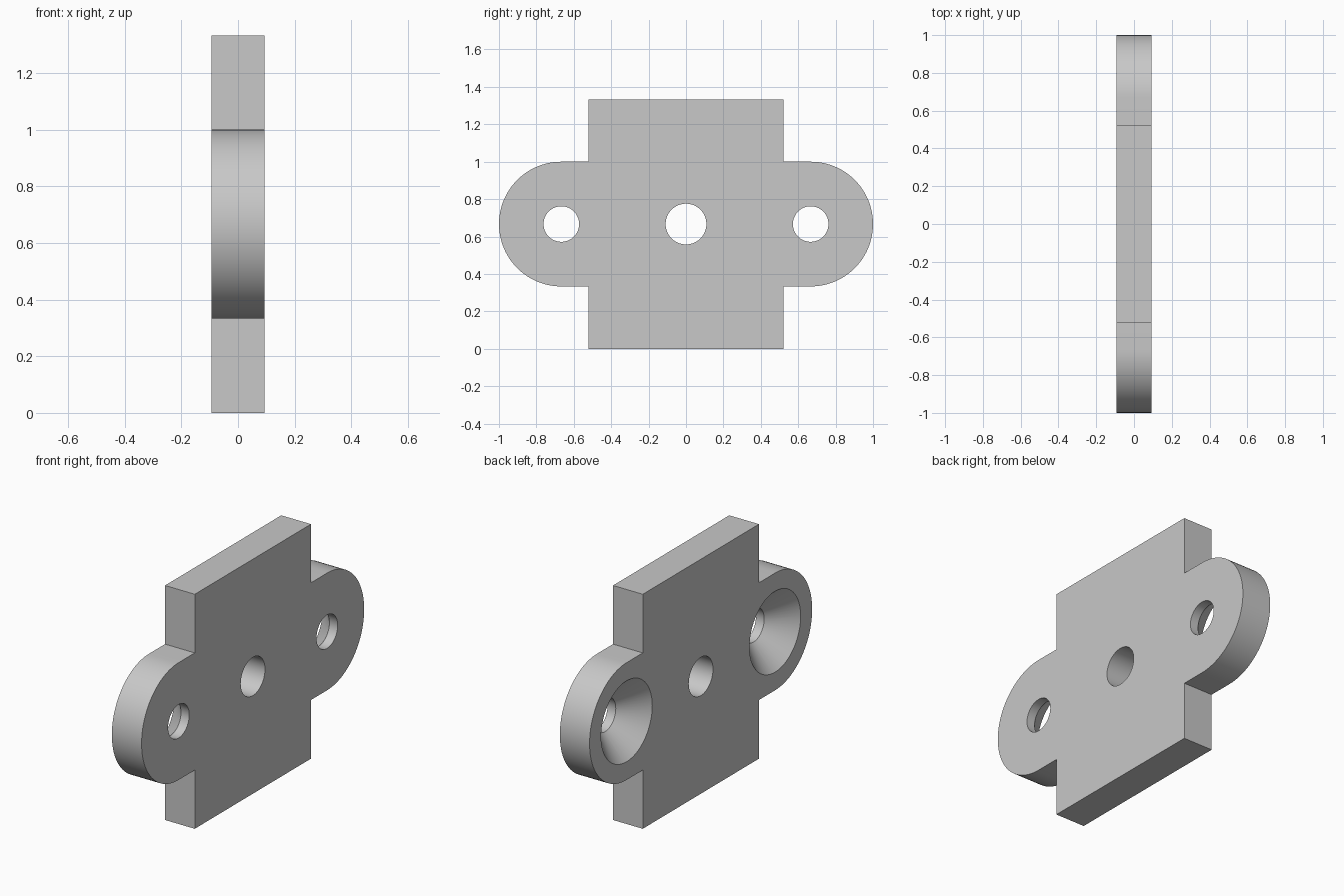
import bpy, bmesh
from math import sin, cos, pi

cube = bpy.data.objects.get("Cube")
if cube:
    bpy.data.objects.remove(cube, do_unlink=True)

HALF_T = 0.0935          # half the plate thickness
MID_Z = 0.6667           # height of the hole line
TAB_Y, TAB_R = 0.6667, 0.3333
BLOCK_Y = 0.522
HOLE_R, SINK_R, CENTRE_R = 0.095, 0.23, 0.109

grey = bpy.data.materials.new("plain grey")
grey.use_nodes = True
colour = (0.58, 0.58, 0.58, 1)
grey.diffuse_color = colour
grey.node_tree.nodes["Principled BSDF"].inputs["Base Color"].default_value = colour


def add_object(name, bm):
    bmesh.ops.recalc_face_normals(bm, faces=bm.faces[:])
    mesh = bpy.data.meshes.new(name)
    bm.to_mesh(mesh)
    bm.free()
    mesh.materials.append(grey)
    obj = bpy.data.objects.new(name, mesh)
    bpy.context.collection.objects.link(obj)
    return obj


def lathe_cutter(name, y, profile, sides=64):
    """Closed solid turned around the x direction from (x, radius) pairs."""
    bm = bmesh.new()
    rings = [[bm.verts.new((x, y + r * cos(2 * pi * i / sides),
                            MID_Z + r * sin(2 * pi * i / sides)))
              for i in range(sides)] for x, r in profile]
    for a, b in zip(rings, rings[1:]):
        for i in range(sides):
            j = (i + 1) % sides
            bm.faces.new((a[i], a[j], b[j], b[i]))
    bm.faces.new(rings[0])
    bm.faces.new(rings[-1])
    obj = add_object(name, bm)
    obj.hide_render = True
    return obj


# Plate outline: a rectangular block with a rounded tab at each end
steps = 48
outline = []
for s in (1, -1):
    outline += [(s * BLOCK_Y, MID_Z - s * MID_Z), (s * BLOCK_Y, MID_Z - s * TAB_R)]
    for i in range(steps + 1):
        a = -pi / 2 + pi * i / steps
        outline.append((s * (TAB_Y + TAB_R * cos(a)), MID_Z + s * TAB_R * sin(a)))
    outline += [(s * BLOCK_Y, MID_Z + s * TAB_R), (s * BLOCK_Y, MID_Z + s * MID_Z)]

bm = bmesh.new()
face = bm.faces.new([bm.verts.new((-HALF_T, y, z)) for y, z in outline])
grown = bmesh.ops.extrude_face_region(bm, geom=[face], use_keep_orig=True)
bmesh.ops.translate(bm, vec=(2 * HALF_T, 0, 0),
                    verts=[v for v in grown["geom"] if isinstance(v, bmesh.types.BMVert)])
plate = add_object("mounting_plate", bm)

# Centre bore and the two countersunk screw holes, sunk from the -x face
over = 0.04
sink = [(-HALF_T - over, SINK_R + over),
        (-HALF_T + SINK_R - HOLE_R, HOLE_R),
        (HALF_T + over, HOLE_R)]
cutters = [lathe_cutter("centre_bore", 0, [(-HALF_T - over, CENTRE_R), (HALF_T + over, CENTRE_R)])]
cutters += [lathe_cutter("screw_hole", s * TAB_Y, sink) for s in (1, -1)]

bpy.context.view_layer.objects.active = plate
for cutter in cutters:
    mod = plate.modifiers.new(cutter.name, "BOOLEAN")
    mod.operation = "DIFFERENCE"
    mod.solver = "EXACT"
    mod.object = cutter
    bpy.ops.object.modifier_apply(modifier=mod.name)
    bpy.data.objects.remove(cutter, do_unlink=True)

# Smooth the curved walls, keep the edges crisp
bpy.ops.object.select_all(action="DESELECT")
plate.select_set(True)
bpy.ops.object.shade_smooth_by_angle(angle=pi / 6)
